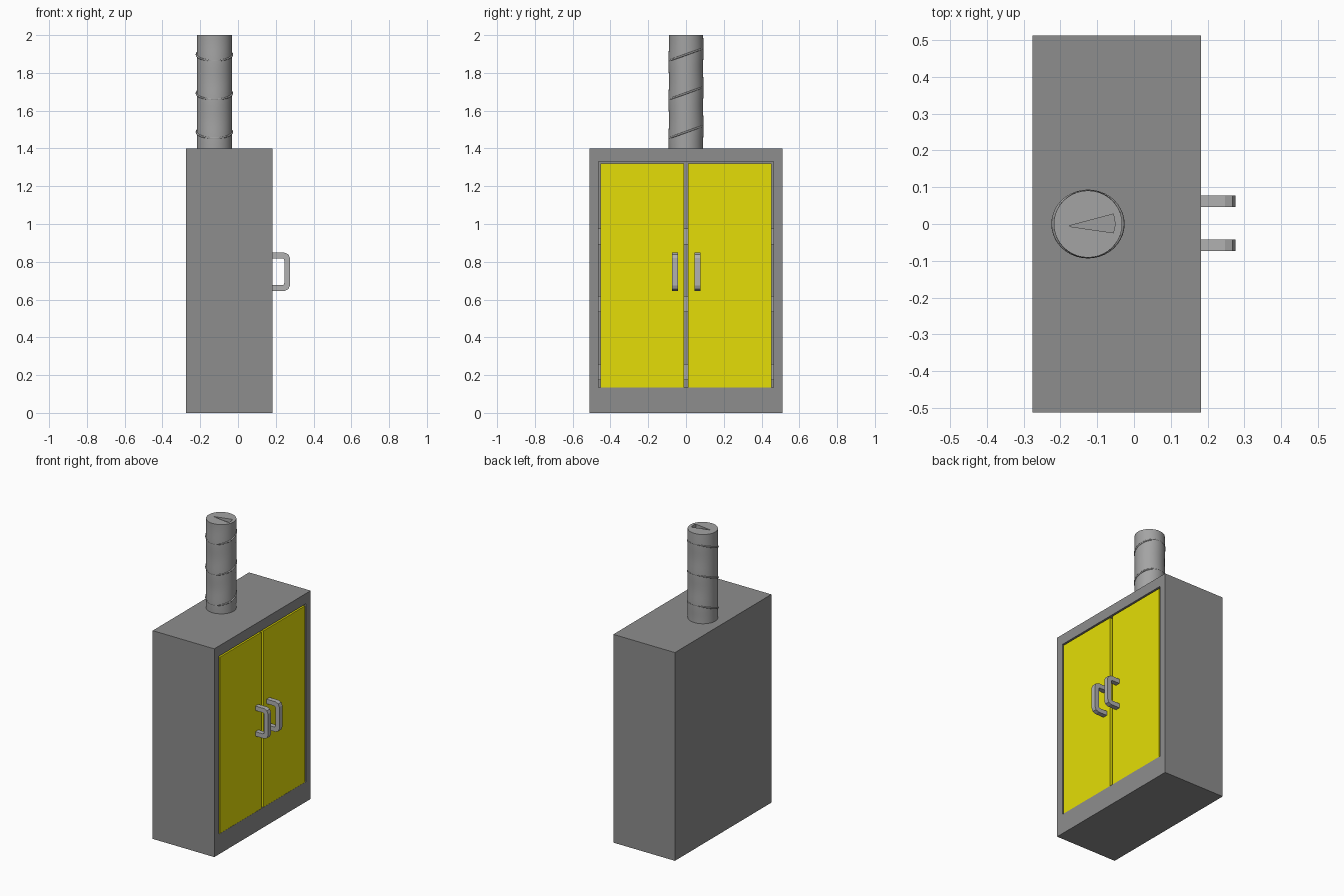
import bpy, bmesh, math
from mathutils import Vector

if "Cube" in bpy.data.objects:
    bpy.data.objects.remove(bpy.data.objects["Cube"])


def material(name, r, g, b):
    m = bpy.data.materials.new(name)
    m.diffuse_color = (r, g, b, 1)
    m.use_nodes = True
    m.node_tree.nodes["Principled BSDF"].inputs["Base Color"].default_value = m.diffuse_color
    return m


yellow = material("yellow_paint", 0.78, 0.73, 0.002)
dark_grey = material("cabinet_grey", 0.27, 0.27, 0.27)
mid_grey = material("duct_grey", 0.37, 0.37, 0.37)
light_grey = material("handle_grey", 0.44, 0.44, 0.44)


def finish(name, bm, mat, smooth=False):
    bmesh.ops.recalc_face_normals(bm, faces=bm.faces)
    me = bpy.data.meshes.new(name)
    bm.to_mesh(me)
    bm.free()
    ob = bpy.data.objects.new(name, me)
    bpy.context.collection.objects.link(ob)
    me.materials.append(mat)
    if smooth:
        bpy.ops.object.select_all(action='DESELECT')
        ob.select_set(True)
        bpy.context.view_layer.objects.active = ob
        bpy.ops.object.shade_smooth_by_angle(angle=math.radians(35))
    return ob


def box_bm(lo, hi):
    bm = bmesh.new()
    bmesh.ops.create_cube(bm, size=1)
    for v in bm.verts:
        v.co = Vector([(a + b) / 2 + c * (b - a) for a, b, c in zip(lo, hi, v.co)])
    return bm


def loft(name, loops, mat, smooth=False):
    """Skin a list of equal-length point loops and cap both ends."""
    bm = bmesh.new()
    rows = [[bm.verts.new(p) for p in loop] for loop in loops]
    n = len(rows[0])
    for a, b in zip(rows, rows[1:]):
        for k in range(n):
            bm.faces.new((a[k], a[(k + 1) % n], b[(k + 1) % n], b[k]))
    bm.faces.new(rows[0])
    bm.faces.new(rows[-1])
    return finish(name, bm, mat, smooth)


# Cabinet shell: framed opening on the +x side, pushed in to make a cavity
X0, X1, Y, H = -0.276, 0.182, 0.512, 1.4
bm = box_bm((X0, -Y, 0), (X1, Y, H))
bm.faces.ensure_lookup_table()
front = max(bm.faces, key=lambda f: f.calc_center_median().x)
bmesh.ops.inset_individual(bm, faces=[front], thickness=0.04)
for v in front.verts:
    v.co.y = math.copysign(0.463, v.co.y)
    v.co.z = 1.331 if v.co.z > 0.7 else 0.135
ext = bmesh.ops.extrude_discrete_faces(bm, faces=[front])
for v in ext["faces"][0].verts:
    v.co.x = X0 + 0.03
finish("cabinet", bm, dark_grey)

# Shelves glimpsed through the door gaps
for i in range(3):
    z = 0.175 + 0.358 * i
    finish(f"shelf_{i + 1}",
           box_bm((X0 + 0.02, -0.47, z), (0.14, 0.47, z + 0.085)), mid_grey)

# Doors and bent handles
for side, s, hy in (("left", -1, -0.058), ("right", 1, 0.062)):
    ys = sorted((0.011 * s, 0.452 * s))
    finish(f"{side}_door", box_bm((0.155, ys[0], 0.13), (0.181, ys[1], 1.32)), yellow)
    zc = 0.747
    outer = [(0.17, 0.101), (0.247, 0.101), (0.267, 0.092), (0.275, 0.072)]
    inner = [(0.17, 0.071), (0.236, 0.071), (0.243, 0.068), (0.245, 0.060)]
    out, inn = [p + [(x, -z) for x, z in reversed(p)] for p in (outer, inner)]
    loft(f"{side}_handle",
         [[(ox, hy - 0.016, zc + oz), (ox, hy + 0.016, zc + oz),
           (ix, hy + 0.016, zc + iz), (ix, hy - 0.016, zc + iz)]
          for (ox, oz), (ix, iz) in zip(out, inn)], light_grey)

# Exhaust duct with slight dents along the slanted seams
CX, R, N, L = -0.125, 0.093, 40, 30
TILT = math.radians(20)
loops = []
for j in range(L + 1):
    z = 1.39 + 0.61 * j / L
    loop = []
    for i in range(N):
        t = 2 * math.pi * i / N
        y = R * math.sin(t)
        phase = 2 * math.pi * (z - y * math.tan(TILT) - 1.79) / 0.205
        y *= 1 - 0.015 * (1 + math.cos(phase))
        loop.append((CX + R * math.cos(t), y, z))
    loops.append(loop)
duct = loft("exhaust_duct", loops, mid_grey, smooth=True)

# Wedge-shaped notch in the top of the duct
wedge = [(-0.18, -0.006), (-0.056, -0.024), (-0.051, 0.0), (-0.056, 0.027)]
cutter = loft("notch_cutter",
              [[(x, y, 1.997 - 0.2 * (x + 0.18)) for x, y in wedge],
               [(x, y, 2.02) for x, y in wedge]], mid_grey)
cutter.hide_render = True
cutter.hide_viewport = True
cut = duct.modifiers.new("notch", 'BOOLEAN')
cut.operation = 'DIFFERENCE'
cut.object = cutter

# Slanted seam rings around the duct
for i, z in enumerate((1.487, 1.692, 1.897)):
    bpy.ops.mesh.primitive_torus_add(
        major_segments=40, minor_segments=8, major_radius=0.0945,
        minor_radius=0.005, location=(CX, 0, z), rotation=(TILT, 0, 0))
    ring = bpy.context.object
    ring.name = f"duct_seam_{i + 1}"
    ring.data.materials.append(mid_grey)
    bpy.ops.object.shade_smooth_by_angle(angle=math.radians(50))
